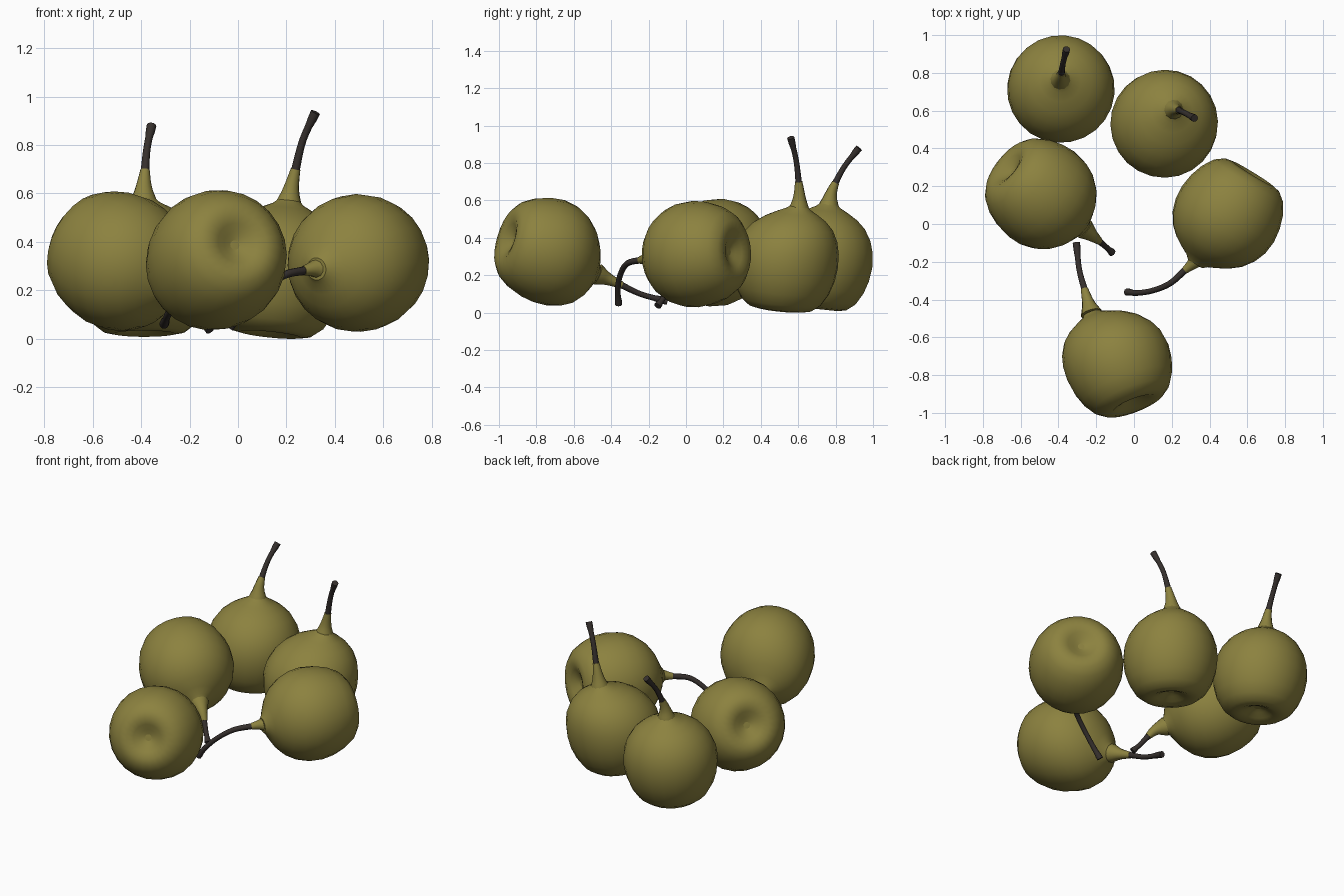
import bpy, bmesh, math
from mathutils import Vector

if "Cube" in bpy.data.objects:
    bpy.data.objects.remove(bpy.data.objects["Cube"])

def material(name, rgb):
    m = bpy.data.materials.new(name)
    m.diffuse_color = (*rgb, 1)
    m.use_nodes = True
    m.node_tree.nodes["Principled BSDF"].inputs["Base Color"].default_value = m.diffuse_color
    return m

GREEN = material("olive_skin", (0.262, 0.223, 0.050))
BROWN = material("dark_stem", (0.036, 0.029, 0.026))

# body profile: (radius, height along axis), from the dented base to the shoulder
PROFILE = [(0.02, -0.222), (0.05, -0.232), (0.085, -0.252), (0.125, -0.266), (0.17, -0.257),
           (0.215, -0.222), (0.252, -0.16), (0.275, -0.09), (0.285, -0.015), (0.278, 0.06),
           (0.255, 0.125), (0.215, 0.185), (0.165, 0.228), (0.11, 0.26), (0.066, 0.282),
           (0.046, 0.30)]

def loft(name, rings, sides, mat):
    """Skin rings given as (centre, direction, radius), capped at both ends."""
    bm = bmesh.new()
    loops = []
    side = Vector((0.37, 0.61, 0.7))
    for centre, direction, radius in rings:
        d = direction.normalized()
        side = (side - d * side.dot(d)).normalized()
        other = d.cross(side)
        loops.append([bm.verts.new(centre + radius * (side * math.cos(a) + other * math.sin(a)))
                      for a in (2 * math.pi * i / sides for i in range(sides))])
    for p, q in zip(loops, loops[1:]):
        for i in range(sides):
            j = (i + 1) % sides
            bm.faces.new((p[i], p[j], q[j], q[i]))
    bm.faces.new(loops[0][::-1])
    bm.faces.new(loops[-1])
    me = bpy.data.meshes.new(name)
    bm.to_mesh(me)
    bm.free()
    me.materials.append(mat)
    for f in me.polygons:
        f.use_smooth = len(f.vertices) == 4
    ob = bpy.data.objects.new(name, me)
    bpy.context.collection.objects.link(ob)

def spline(points, steps=4):
    """Catmull-Rom samples through the points."""
    p = [2 * points[0] - points[1]] + points + [2 * points[-1] - points[-2]]
    out = []
    for i in range(1, len(p) - 2):
        a, b, c, d = p[i - 1:i + 3]
        for t in (k / steps for k in range(steps)):
            out.append(0.5 * (2 * b + (c - a) * t + (2 * a - 5 * b + 4 * c - d) * t * t
                              + (3 * b - a - 3 * c + d) * t ** 3))
    return out + [points[-1]]

def pear(name, centre, axis, path):
    centre, axis = Vector(centre), Vector(axis).normalized()
    path = [Vector(p) for p in path]
    # the upper body leans sideways so the shoulder meets the neck
    reach = path[0] - centre
    lean = reach - axis * reach.dot(axis)
    loft(name + "_body", [(centre + axis * h + lean * max(0, h / 0.30) ** 1.5, axis, r)
                          for r, h in PROFILE], 24, GREEN)
    # neck covers the first two path spans, the woody stem the rest
    pts = spline(path)
    dirs = [pts[min(i + 1, len(pts) - 1)] - pts[max(i - 1, 0)] for i in range(len(pts))]
    neck = [0.058, 0.052, 0.045, 0.038, 0.033, 0.029, 0.026, 0.023, 0.020]
    loft(name + "_neck", list(zip(pts, dirs, neck)), 12, GREEN)
    n = len(pts) - 8
    radii = [0.018 - 0.003 * math.sin(math.pi * i / n) for i in range(n)]
    radii[-2:] = [0.019, 0.020]
    loft(name + "_stem", list(zip(pts[8:], dirs[8:], radii)), 10, BROWN)

# two upright pears at the back
pear("back_left_pear", (-0.387, 0.715, 0.285), (0, 0.06, 0.58),
     [(-0.39, 0.762, 0.56), (-0.389, 0.775, 0.63), (-0.384, 0.80, 0.695),
      (-0.376, 0.85, 0.785), (-0.357, 0.925, 0.88)])
pear("back_right_pear", (0.16, 0.53, 0.28), (0.03, 0.03, 0.3),
     [(0.208, 0.604, 0.545), (0.22, 0.606, 0.62), (0.238, 0.602, 0.70),
      (0.268, 0.588, 0.82), (0.32, 0.56, 0.935)])
# three pears lying on their sides
pear("left_pear", (-0.48, 0.15, 0.315), (0.25, -0.2, -0.13),
     [(-0.265, -0.025, 0.205), (-0.22, -0.062, 0.18), (-0.185, -0.09, 0.135),
      (-0.15, -0.12, 0.08), (-0.115, -0.152, 0.035)])
pear("right_pear", (0.49, 0.04, 0.312), (-0.27, -0.44, -0.03),
     [(0.345, -0.175, 0.29), (0.31, -0.21, 0.288), (0.27, -0.245, 0.28), (0.19, -0.315, 0.262),
      (0.10, -0.352, 0.20), (0.02, -0.365, 0.12), (-0.037, -0.36, 0.045)])
pear("front_pear", (-0.09, -0.72, 0.325), (-0.10, 0.26, -0.08),
     [(-0.225, -0.475, 0.205), (-0.243, -0.415, 0.178), (-0.262, -0.345, 0.147),
      (-0.29, -0.24, 0.098), (-0.305, -0.10, 0.06)])
